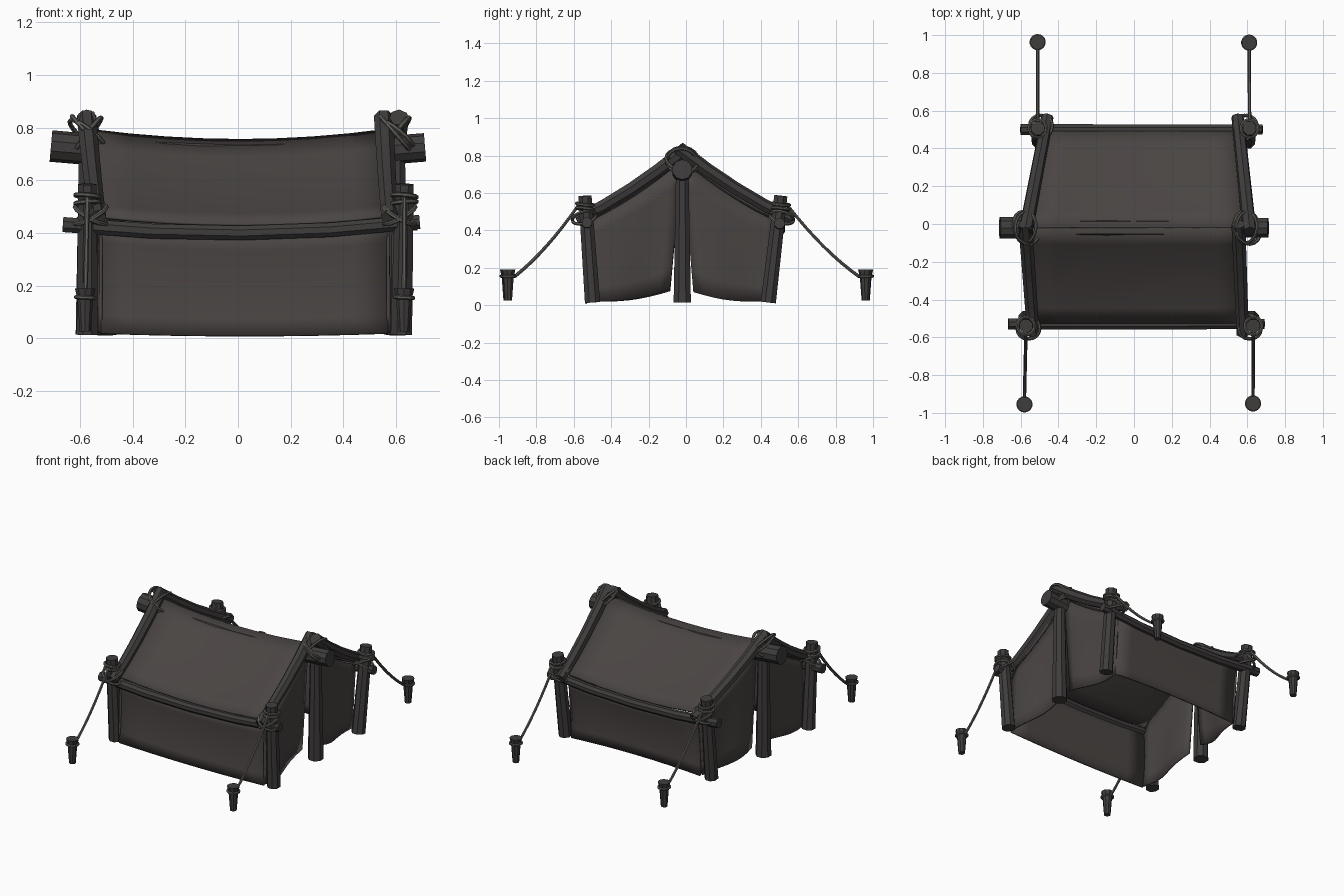
import bpy, bmesh, math
from mathutils import Vector

if "Cube" in bpy.data.objects:
    bpy.data.objects.remove(bpy.data.objects["Cube"], do_unlink=True)


def make_material(name, rgb):
    mat = bpy.data.materials.new(name)
    mat.use_nodes = True
    mat.diffuse_color = (*rgb, 1)
    bsdf = next(n for n in mat.node_tree.nodes if n.type == 'BSDF_PRINCIPLED')
    bsdf.inputs["Base Color"].default_value = (*rgb, 1)
    return mat


CLOTH = make_material("dark canvas", (0.068, 0.059, 0.056))
WOOD = make_material("dark wood", (0.050, 0.046, 0.045))
ROPE = make_material("grey rope", (0.105, 0.103, 0.092))


def finish(name, bm, mat, smooth):
    bmesh.ops.recalc_face_normals(bm, faces=bm.faces)
    mesh = bpy.data.meshes.new(name)
    bm.to_mesh(mesh)
    bm.free()
    mesh.materials.append(mat)
    obj = bpy.data.objects.new(name, mesh)
    bpy.context.collection.objects.link(obj)
    if smooth:
        bpy.ops.object.select_all(action='DESELECT')
        obj.select_set(True)
        bpy.context.view_layer.objects.active = obj
        bpy.ops.object.shade_smooth_by_angle(angle=math.radians(40))
    return obj


def tube(name, path, r0, r1, mat=WOOD, sides=8, closed=False, ref=None):
    """Sweep a polygon along a path, tapering from r0 to r1."""
    pts = [Vector(p) for p in path]
    n = len(pts)
    bm = bmesh.new()
    rings = []
    for i, p in enumerate(pts):
        if closed:
            t = pts[(i + 1) % n] - pts[i - 1]
        else:
            t = pts[min(i + 1, n - 1)] - pts[max(i - 1, 0)]
        t.normalize()
        base = ref or (Vector((1, 0, 0)) if abs(t.x) < 0.7 else Vector((0, 0, 1)))
        a = t.cross(base).normalized()
        b = t.cross(a)
        r = r0 + (r1 - r0) * i / (n - 1)
        angles = [math.tau * (k + 0.5) / sides for k in range(sides)]
        rings.append([bm.verts.new(p + r * (math.cos(w) * a + math.sin(w) * b)) for w in angles])
    for i in range(n if closed else n - 1):
        q0, q1 = rings[i], rings[(i + 1) % n]
        for k in range(sides):
            m = (k + 1) % sides
            bm.faces.new((q0[k], q0[m], q1[m], q1[k]))
    if not closed:
        bm.faces.new(rings[0])
        bm.faces.new(rings[-1])
    return finish(name, bm, mat, mat is ROPE)


def loop(name, center, normal, ru, rv, thick=0.009):
    """Closed elliptical rope loop; ru lies along y where possible."""
    c, n = Vector(center), Vector(normal).normalized()
    v = n.cross(Vector((0, 1, 0))).normalized()
    u = v.cross(n)
    pts = [c + ru * math.cos(math.tau * i / 18) * u + rv * math.sin(math.tau * i / 18) * v
           for i in range(18)]
    tube(name, pts, thick, thick, ROPE, 6, True, n)


def sheet(name, surface, nu=8, nv=6, thick=0.012):
    """Cloth grid from a function of u and v, given thickness."""
    bm = bmesh.new()
    g = [[bm.verts.new(surface(i / nu, j / nv)) for j in range(nv + 1)] for i in range(nu + 1)]
    for i in range(nu):
        for j in range(nv):
            bm.faces.new((g[i][j], g[i + 1][j], g[i + 1][j + 1], g[i][j + 1]))
    obj = finish(name, bm, CLOTH, True)
    mod = obj.modifiers.new("thickness", 'SOLIDIFY')
    mod.thickness = thick
    mod.offset = 0


def sag(t):
    return 4 * t * (1 - t)


def bent(a, b, drop, steps=4):
    """Points from a to b, hanging down in the middle."""
    a, b = Vector(a), Vector(b)
    return [a.lerp(b, i / steps) - Vector((0, 0, drop * sag(i / steps))) for i in range(steps + 1)]


# Ridge pole and the two posts under it
RIDGE_Y = -0.02
tube("ridge_pole", bent((-0.71, RIDGE_Y, 0.73), (0.71, RIDGE_Y, 0.725), 0.04), 0.06, 0.054, sides=10)
for side, x in (("right", -0.57), ("left", 0.60)):
    tube(side + "_ridge_post", [(x, RIDGE_Y, 0.015), (x, RIDGE_Y, 0.74)], 0.05, 0.036)
    # Crossed lashings over the ridge joint
    loop(side + "_ridge_lashing_a", (x, RIDGE_Y, 0.775), (0.75, 0, 0.66), 0.085, 0.092)
    loop(side + "_ridge_lashing_b", (x, RIDGE_Y, 0.77), (0.62, 0.25, 0.75), 0.09, 0.088)
    loop(side + "_ridge_lashing_c", (x, RIDGE_Y, 0.77), (-0.8, 0.1, 0.6), 0.08, 0.085)

# Eave poles
tube("front_eave_pole", bent((-0.665, -0.53, 0.432), (0.69, -0.53, 0.442), 0.037), 0.031, 0.029)
tube("back_eave_pole", bent((-0.60, 0.50, 0.435), (0.68, 0.50, 0.437), 0.037), 0.031, 0.029)

# Corners: name, post base, post top, rafter top, rafter foot, stake
corners = [
    ("front_right", (-0.572, -0.50), (-0.572, -0.54), (-0.575, 0.0), (-0.533, -0.585), (-0.58, -0.955)),
    ("front_left", (0.62, -0.50), (0.632, -0.54), (0.553, 0.0), (0.576, -0.585), (0.63, -0.95)),
    ("back_right", (-0.50, 0.44), (-0.51, 0.507), (-0.575, -0.04), (-0.458, 0.57), (-0.51, 0.963)),
    ("back_left", (0.60, 0.44), (0.612, 0.507), (0.612, -0.04), (0.548, 0.57), (0.61, 0.96)),
]
for name, base, top, ridge, foot, stake in corners:
    s = 1 if stake[1] > 0 else -1
    post_top = Vector((*top, 0.585))
    tube(name + "_post", [(*base, 0.015), post_top], 0.044, 0.038)
    tube(name + "_rafter", bent((*ridge, 0.838), (*foot, 0.458), 0.025), 0.038, 0.033, sides=7)

    # Lashings: level wraps on the post and crossed loops round the joint
    for k, z in enumerate((0.54, 0.515)):
        loop(f"{name}_post_wrap_{k + 1}", (top[0], top[1], z), (0.08 - 0.16 * k, 0.1, 1), 0.046, 0.046)
    mid = ((top[0] * 2 + foot[0]) / 3, top[1] + s * 0.005, 0.468)
    for k, tilt in enumerate((-0.55, 0.55)):
        loop(f"{name}_joint_lashing_{k + 1}", mid, (tilt, 0.25 * s, 1), 0.065, 0.068)

    # Ground stake with its rope collar
    tube(name + "_stake", [(*stake, 0.025), (*stake, 0.15), (*stake, 0.19)], 0.021, 0.04, sides=9)
    loop(name + "_stake_collar", (*stake, 0.155), (0.05, 0, 1), 0.036, 0.036, 0.008)
    # Guy rope
    start = (top[0], top[1] + s * 0.035, 0.535)
    end = (stake[0], stake[1] - s * 0.035, 0.152)
    tube(name + "_guy_rope", bent(start, end, 0.028, 8), 0.009, 0.009, ROPE, 6)


def roof(x0, x1, ex0, ex1, eave_y):
    """Roof slope between two ridge ends and two eave ends."""
    def surface(u, v):
        x = (x0 + (x1 - x0) * u) * (1 - v) + (ex0 + (ex1 - ex0) * u) * v
        y = RIDGE_Y + (eave_y - RIDGE_Y) * v
        z = 0.79 + (0.462 - 0.79) * v - 0.025 * sag(v) - (0.038 - 0.006 * v) * sag(u)
        return (x, y, z)
    return surface


sheet("front_roof_cloth", roof(-0.56, 0.56, -0.535, 0.575, -0.525))
sheet("back_roof_cloth", roof(-0.56, 0.60, -0.465, 0.55, 0.49))


def long_wall(x0, x1, top_y, bottom_y, dip):
    """Wall cloth hanging from an eave pole, flaring at the hem."""
    def surface(u, v):
        y = top_y + (bottom_y - top_y) * v - math.copysign(0.015, top_y) * sag(v)
        bottom = 0.018 - dip * sag(u)
        top = 0.435 - 0.035 * sag(u)
        return (x0 + (x1 - x0) * u, y, top + (bottom - top) * v)
    return surface


sheet("front_wall_cloth", long_wall(-0.52, 0.57, -0.525, -0.535, 0.01))
sheet("back_wall_cloth", long_wall(-0.43, 0.54, 0.495, 0.46, -0.015))


def gable_wall(x_out, x_in, y_top, y_bottom, y_in, lift, bulge):
    """Half of an end wall, from a corner post in to the ridge post."""
    def surface(u, v):
        x = x_out + (x_in - x_out) * u + bulge * math.sin(math.pi * 2 * u) * (1 - v)
        low_y = y_bottom + (y_in - y_bottom) * u
        high_y = y_top + (RIDGE_Y - y_top) * u
        low_z = 0.025 + lift * u ** 2 - 0.012 * math.sin(math.pi * u)
        high_z = 0.445 + 0.33 * u - 0.025 * sag(u)
        return (x, low_y + (high_y - low_y) * v, low_z + (high_z - low_z) * v)
    return surface


sheet("front_left_gable_cloth", gable_wall(0.57, 0.54, -0.525, -0.535, -0.085, 0.06, 0.015))
sheet("back_left_gable_cloth", gable_wall(0.54, 0.56, 0.49, 0.455, 0.04, 0.045, -0.015))
sheet("front_right_gable_cloth", gable_wall(-0.52, -0.53, -0.525, -0.535, -0.085, 0.05, -0.015))
sheet("back_right_gable_cloth", gable_wall(-0.44, -0.52, 0.49, 0.455, 0.04, 0.05, 0.015))
